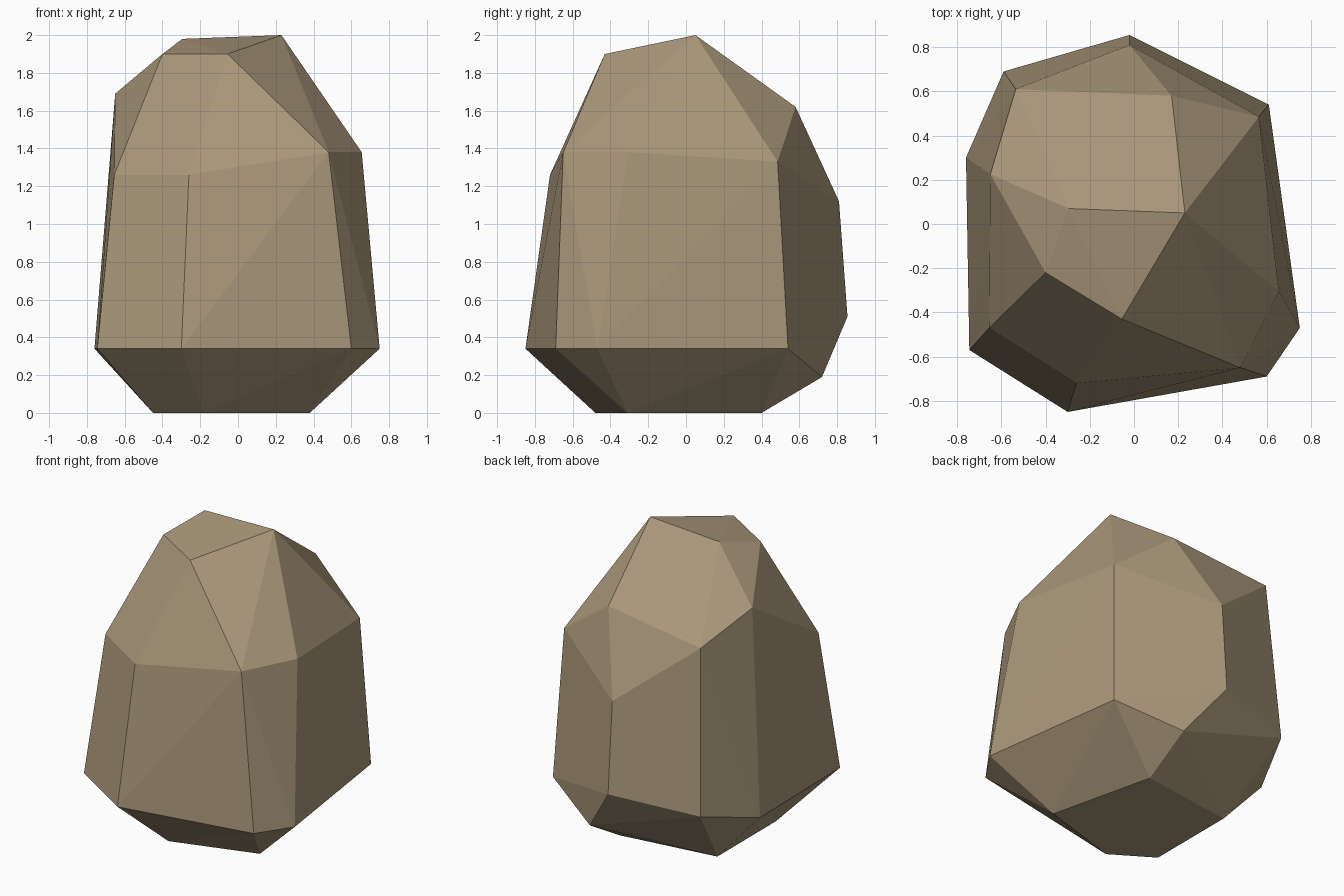
import bpy, bmesh, math

if "Cube" in bpy.data.objects:
    bpy.data.objects.remove(bpy.data.objects["Cube"])

# Stone colour
stone = bpy.data.materials.new("tan stone")
stone.diffuse_color = (0.40, 0.31, 0.195, 1)
stone.use_nodes = True
stone.node_tree.nodes["Principled BSDF"].inputs["Base Color"].default_value = stone.diffuse_color

# Corners of the boulder, grouped by the facets they bound
base = [(-.18, -.48, 0), (.38, -.31, 0), (.21, .40, 0), (-.45, .31, 0), (-.45, -.31, 0)]
belly = [(-.30, -.85, .34), (.60, -.69, .34), (.75, -.47, .34), (.61, .54, .34),
         (.21, .72, .19), (-.02, .855, .51), (-.59, .69, .45),
         (-.76, .30, .34), (-.745, -.57, .34)]
shoulder = [(-.26, -.72, 1.26), (.48, -.65, 1.38), (.655, -.305, 1.38), (.565, .485, 1.33),
            (-.02, .81, 1.12), (-.535, .61, 1.535), (-.65, .225, 1.69), (-.655, -.47, 1.26)]
crown = [(-.055, -.43, 1.90), (-.40, -.22, 1.90), (-.295, .07, 1.98),
         (.23, .05, 2.0), (.17, .58, 1.62)]

# Wrap the corners in a hull and merge nearly flat triangles into facets
bm = bmesh.new()
for p in base + belly + shoulder + crown:
    bm.verts.new(p)
bmesh.ops.convex_hull(bm, input=bm.verts[:])
bmesh.ops.dissolve_limit(bm, angle_limit=math.radians(1.5), verts=bm.verts[:], edges=bm.edges[:])
bmesh.ops.recalc_face_normals(bm, faces=bm.faces[:])

mesh = bpy.data.meshes.new("boulder")
bm.to_mesh(mesh)
bm.free()
mesh.materials.append(stone)
bpy.context.collection.objects.link(bpy.data.objects.new("boulder", mesh))
